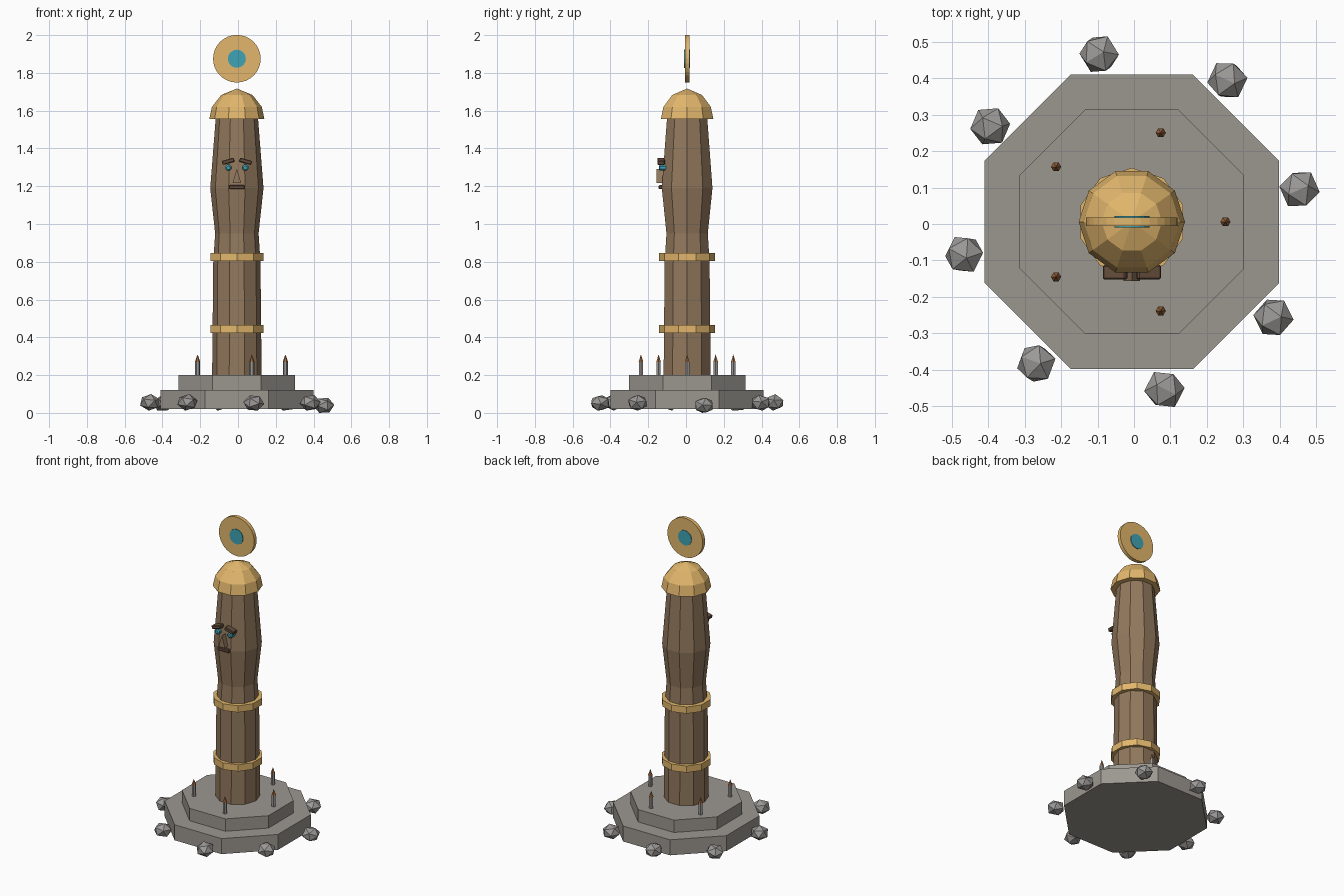
import bpy, bmesh, math, random
from mathutils import Matrix, Vector

if "Cube" in bpy.data.objects:
    bpy.data.objects.remove(bpy.data.objects["Cube"])

random.seed(4)
CX, CY = -0.006, 0.006  # axis of the pillar


def mat(name, rgb):
    m = bpy.data.materials.new(name)
    m.diffuse_color = (*rgb, 1)
    m.use_nodes = True
    m.node_tree.nodes["Principled BSDF"].inputs["Base Color"].default_value = m.diffuse_color
    return m


STONE = mat("stone", (0.33, 0.31, 0.28))
ROCK = mat("rock", (0.33, 0.32, 0.31))
WOOD = mat("wood", (0.29, 0.19, 0.11))
DARK = mat("dark_wood", (0.13, 0.075, 0.045))
GOLD = mat("gold", (0.76, 0.47, 0.15))
GEM = mat("gem", (0.05, 0.37, 0.46))
FLAME = mat("rust", (0.35, 0.14, 0.05))


def finish(name, bm, material):
    bmesh.ops.recalc_face_normals(bm, faces=bm.faces)
    me = bpy.data.meshes.new(name)
    bm.to_mesh(me)
    bm.free()
    me.materials.append(material)
    ob = bpy.data.objects.new(name, me)
    bpy.context.collection.objects.link(ob)
    return ob


def lathe(name, profile, sides, material, turn=0.0, at=(CX, CY, 0), axis_y=False):
    """Closed faceted solid from (radius, height) points."""
    bm = bmesh.new()
    rings = []
    for r, z in profile:
        if r == 0:
            rings.append([bm.verts.new((0, 0, z))])
            continue
        rings.append([bm.verts.new((r * math.cos(turn + math.tau * i / sides),
                                    r * math.sin(turn + math.tau * i / sides), z))
                      for i in range(sides)])
    for a, b in zip(rings, rings[1:]):
        for i in range(sides):
            j = (i + 1) % sides
            if len(b) == 1:
                bm.faces.new((a[i], a[j], b[0]))
            else:
                bm.faces.new((a[i], a[j], b[j], b[i]))
    for ring in (rings[0], rings[-1]):
        if len(ring) > 1:
            bm.faces.new(ring)
    if axis_y:  # height runs towards the front
        bm.transform(Matrix.Rotation(math.pi / 2, 4, 'X'))
    bm.transform(Matrix.Translation(Vector(at)))
    return finish(name, bm, material)


def box(name, centre, size, material, tilt=0.0, bevel=0.0):
    bm = bmesh.new()
    bmesh.ops.create_cube(bm, size=1, matrix=Matrix.Diagonal((*size, 1)))
    if bevel:
        bmesh.ops.bevel(bm, geom=bm.edges[:], offset=bevel, segments=1, affect='EDGES')
    bm.transform(Matrix.Translation(Vector(centre)) @ Matrix.Rotation(tilt, 4, 'Y'))
    return finish(name, bm, material)


# Stepped octagonal base
E = math.pi / 8
lathe("base_lower", [(0.438, 0.02), (0.438, 0.12)], 8, STONE, E)
lathe("base_upper", [(0.334, 0.12), (0.334, 0.2)], 8, STONE, E)

# Carved ten-sided pillar, bands and cap
lathe("pillar", [(0.131, 0.2), (0.125, 0.80), (0.115, 0.95), (0.141, 1.19), (0.112, 1.56)],
      10, WOOD)
for name, z in (("band_lower", 0.423), ("band_upper", 0.804)):
    lathe(name, [(0.148, z), (0.148, z + 0.043)], 10, GOLD, math.pi / 2)
lathe("cap", [(0.146, 1.555), (0.132, 1.62), (0.083, 1.683), (0, 1.717)], 10, GOLD)

# Floating disc with gem on both sides
lathe("halo_disc", [(0.126, -0.012), (0.126, 0.012)], 32, GOLD,
      at=(CX, CY, 1.875), axis_y=True)
lathe("halo_gem", [(0.048, -0.016), (0.048, 0.016)], 16, GEM,
      at=(CX, CY, 1.875), axis_y=True)

# Face: brows, eyes, nose, mouth
for side, label in ((-1, "left"), (1, "right")):
    box(f"brow_{label}", (CX + side * 0.046, -0.132, 1.332), (0.066, 0.04, 0.022),
        DARK, side * math.radians(16), 0.004)
    lathe(f"eye_{label}", [(0.017, 0), (0.017, 0.036), (0.01, 0.042)], 8, GEM, E,
          at=(CX + side * 0.045, -0.102, 1.298), axis_y=True)
bm = bmesh.new()
pts = [(-0.023, 1.217), (0.023, 1.217), (0, 1.292)]
back = [bm.verts.new((CX + x, -0.11, z)) for x, z in pts]
front = [bm.verts.new((CX + x, -0.157, z)) for x, z in pts]
bm.faces.new(back)
bm.faces.new(front)
for i in range(3):
    j = (i + 1) % 3
    bm.faces.new((back[i], back[j], front[j], front[i]))
finish("nose", bm, WOOD)
box("mouth", (CX, -0.13, 1.195), (0.084, 0.03, 0.021), DARK, 0, 0.004)

# Ring of five small spikes with pointed tips
for i in range(5):
    a = math.tau * i / 5
    at = (CX + 0.257 * math.cos(a), CY + 0.257 * math.sin(a), 0)
    lathe(f"spike_{i + 1}", [(0.013, 0.2), (0.013, 0.272)], 6, ROCK, at=at)
    lathe(f"spike_tip_{i + 1}", [(0.014, 0.27), (0, 0.31)], 6, FLAME, at=at)

# Eight rough stones around the base
for i in range(8):
    a = math.radians(11 + 45 * i)
    bm = bmesh.new()
    bmesh.ops.create_icosphere(bm, subdivisions=1, radius=0.056)
    for ax in 'XYZ':
        bm.transform(Matrix.Rotation(random.uniform(0, math.tau), 4, ax))
    bm.transform(Matrix.Diagonal((1, 1, 0.8, 1)))
    low = min(v.co.z for v in bm.verts)
    bm.transform(Matrix.Translation((CX + 0.469 * math.cos(a), CY + 0.469 * math.sin(a),
                                     0.012 - low if i else -low)))
    finish(f"stone_{i + 1}", bm, ROCK)
